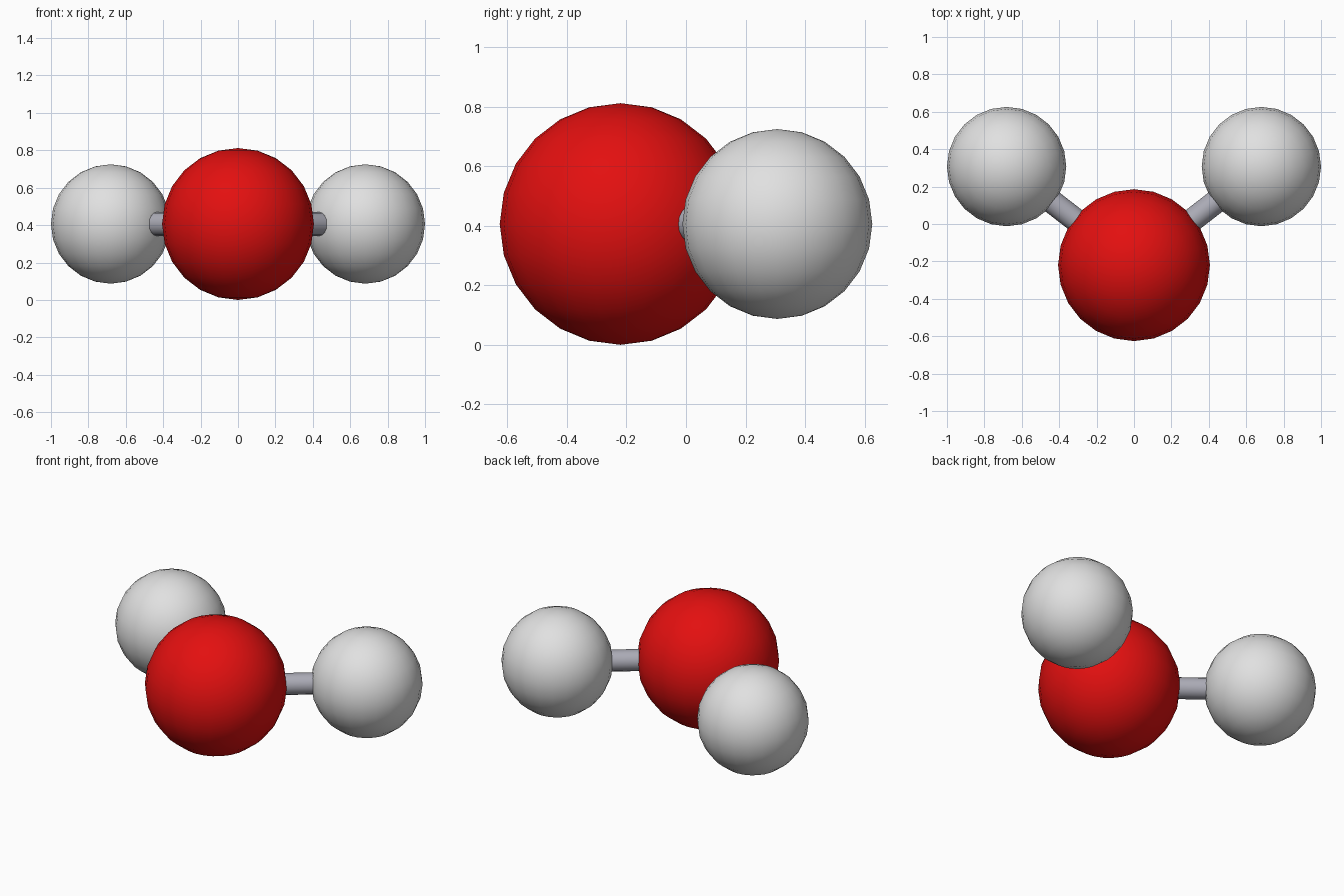
import bpy
from math import pi
from mathutils import Vector

default = bpy.data.objects.get("Cube")
if default:
    bpy.data.objects.remove(default, do_unlink=True)


def make_material(name, rgb):
    mat = bpy.data.materials.new(name)
    mat.use_nodes = True
    colour = (*rgb, 1)
    mat.diffuse_color = colour
    bsdf = next(n for n in mat.node_tree.nodes if n.type == "BSDF_PRINCIPLED")
    bsdf.inputs["Base Color"].default_value = colour
    return mat


def finish(name, mat):
    obj = bpy.context.object
    obj.name = name
    obj.data.materials.append(mat)
    bpy.ops.object.shade_smooth_by_angle(angle=pi / 4)
    return obj


def ball(name, centre, radius, mat):
    bpy.ops.mesh.primitive_uv_sphere_add(segments=24, ring_count=12,
                                         radius=radius, location=centre)
    return finish(name, mat)


def rod(name, start, end, radius, mat):
    axis = end - start
    bpy.ops.mesh.primitive_cylinder_add(
        vertices=16, radius=radius, depth=axis.length,
        location=(start + end) / 2,
        rotation=axis.to_track_quat("Z", "Y").to_euler())
    return finish(name, mat)


red = make_material("red", (0.77, 0.005, 0.005))
white = make_material("off_white", (0.75, 0.75, 0.75))
grey = make_material("cool_grey", (0.41, 0.41, 0.47))

# Large central ball
centre = Vector((0, -0.22, 0.406))
ball("central_ball", centre, 0.406, red)

# Small balls and the rods joining them to the centre
for side, sign in (("left", 1), ("right", -1)):
    outer = Vector((sign * 0.681, 0.307, 0.406))
    ball(side + "_ball", outer, 0.319, white)
    rod(side + "_rod", centre, outer, 0.063, grey)
